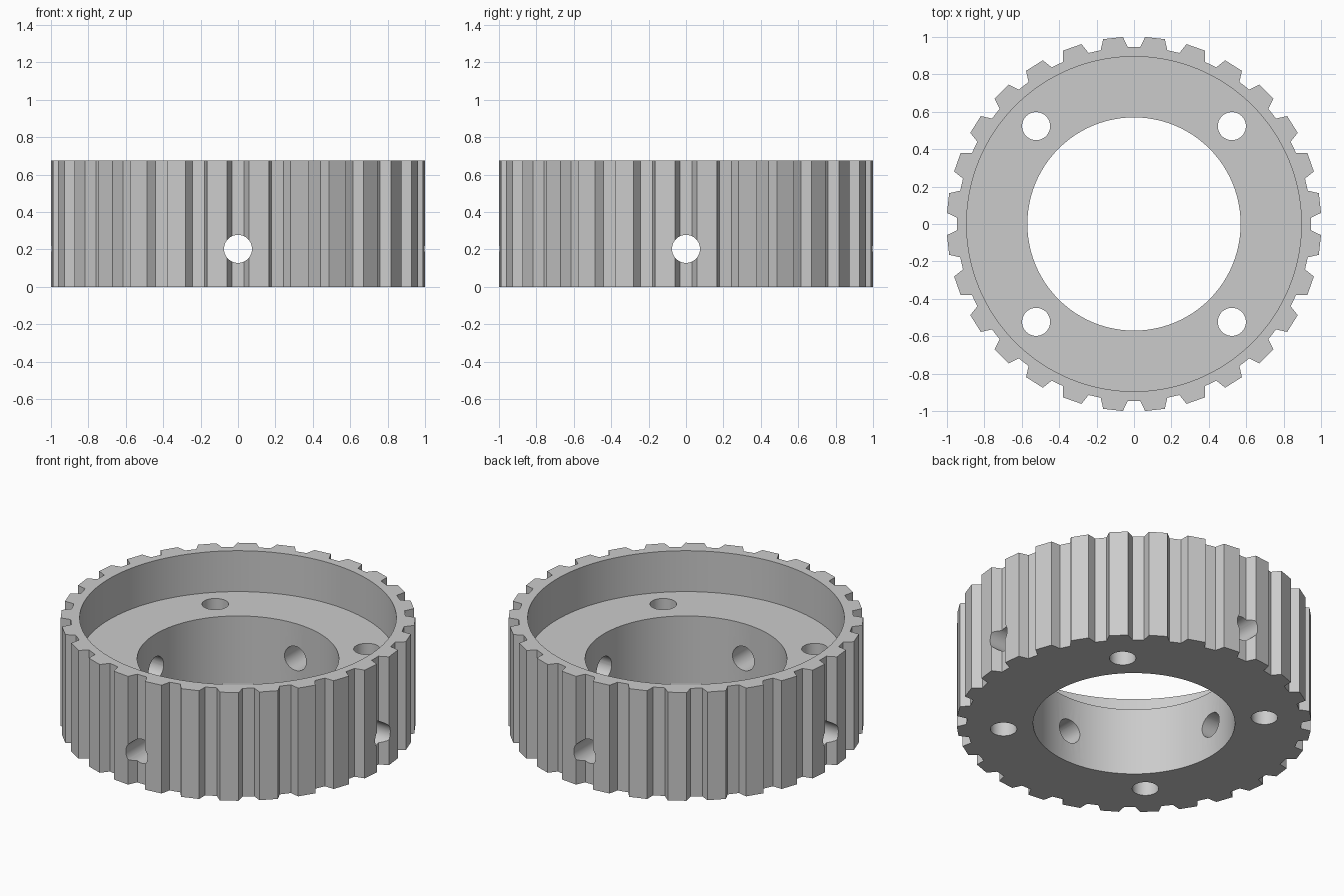
import bpy, bmesh, math
from mathutils import Matrix, Vector

cube = bpy.data.objects.get("Cube")
if cube:
    bpy.data.objects.remove(cube, do_unlink=True)

TEETH = 28
HEIGHT = 0.675
TIP_R, ROOT_R = 1.0018, 0.946
SHELF_Z = 0.42
HOLE_R = 0.075
HOLE_Z = 0.203

metal = bpy.data.materials.new("plain grey")
metal.use_nodes = True
grey = (0.6, 0.6, 0.6, 1)
metal.diffuse_color = grey
metal.node_tree.nodes["Principled BSDF"].inputs["Base Color"].default_value = grey


def add_object(name, bm):
    bmesh.ops.recalc_face_normals(bm, faces=bm.faces)
    mesh = bpy.data.meshes.new(name)
    bm.to_mesh(mesh)
    bm.free()
    mesh.materials.append(metal)
    obj = bpy.data.objects.new(name, mesh)
    bpy.context.collection.objects.link(obj)
    return obj


def cylinder(name, radius, start, end, segments):
    """Closed cylinder between two points."""
    start, end = Vector(start), Vector(end)
    axis = end - start
    turn = axis.to_track_quat('Z', 'Y').to_matrix().to_4x4()
    bm = bmesh.new()
    bmesh.ops.create_cone(bm, cap_ends=True, segments=segments,
                          radius1=radius, radius2=radius, depth=axis.length,
                          matrix=Matrix.Translation((start + end) / 2) @ turn)
    return add_object(name, bm)


# Toothed blank: trapezoid grooves around the rim, one centred on each axis
bm = bmesh.new()
outline = []
for i in range(TEETH):
    middle = 360 / TEETH * i
    for offset, radius in ((-3.4, TIP_R), (-2, ROOT_R), (2, ROOT_R), (3.4, TIP_R)):
        a = math.radians(middle + offset)
        outline.append(bm.verts.new((radius * math.cos(a), radius * math.sin(a), 0)))
base = bm.faces.new(outline)
top = bmesh.ops.extrude_face_region(bm, geom=[base])["geom"]
bmesh.ops.translate(bm, vec=(0, 0, HEIGHT),
                    verts=[v for v in top if isinstance(v, bmesh.types.BMVert)])
gear = add_object("toothed_ring", bm)

# Cutters: central bore, top recess, shelf holes and radial holes
cutters = [
    cylinder("bore_cutter", 0.57, (0, 0, -0.2), (0, 0, 1), 96),
    cylinder("recess_cutter", 0.895, (0, 0, SHELF_Z), (0, 0, 1), 128),
]
for i in range(4):
    a = math.radians(45 + 90 * i)
    x, y = 0.74 * math.cos(a), 0.74 * math.sin(a)
    cutters.append(cylinder("shelf_hole_cutter", HOLE_R, (x, y, -0.2), (x, y, 0.6), 48))
    b = math.radians(90 * i)
    c, s = math.cos(b), math.sin(b)
    cutters.append(cylinder("radial_hole_cutter", HOLE_R, (0.3 * c, 0.3 * s, HOLE_Z),
                            (1.2 * c, 1.2 * s, HOLE_Z), 48))

bpy.ops.object.select_all(action='DESELECT')
bpy.context.view_layer.objects.active = gear
gear.select_set(True)
for cutter in cutters:
    cut = gear.modifiers.new("cut", 'BOOLEAN')
    cut.operation = 'DIFFERENCE'
    cut.solver = 'EXACT'
    cut.object = cutter
    bpy.ops.object.modifier_apply(modifier=cut.name)
    bpy.data.objects.remove(cutter, do_unlink=True)

# Smooth round walls, crisp edges
bpy.ops.object.shade_smooth_by_angle(angle=math.radians(25))
